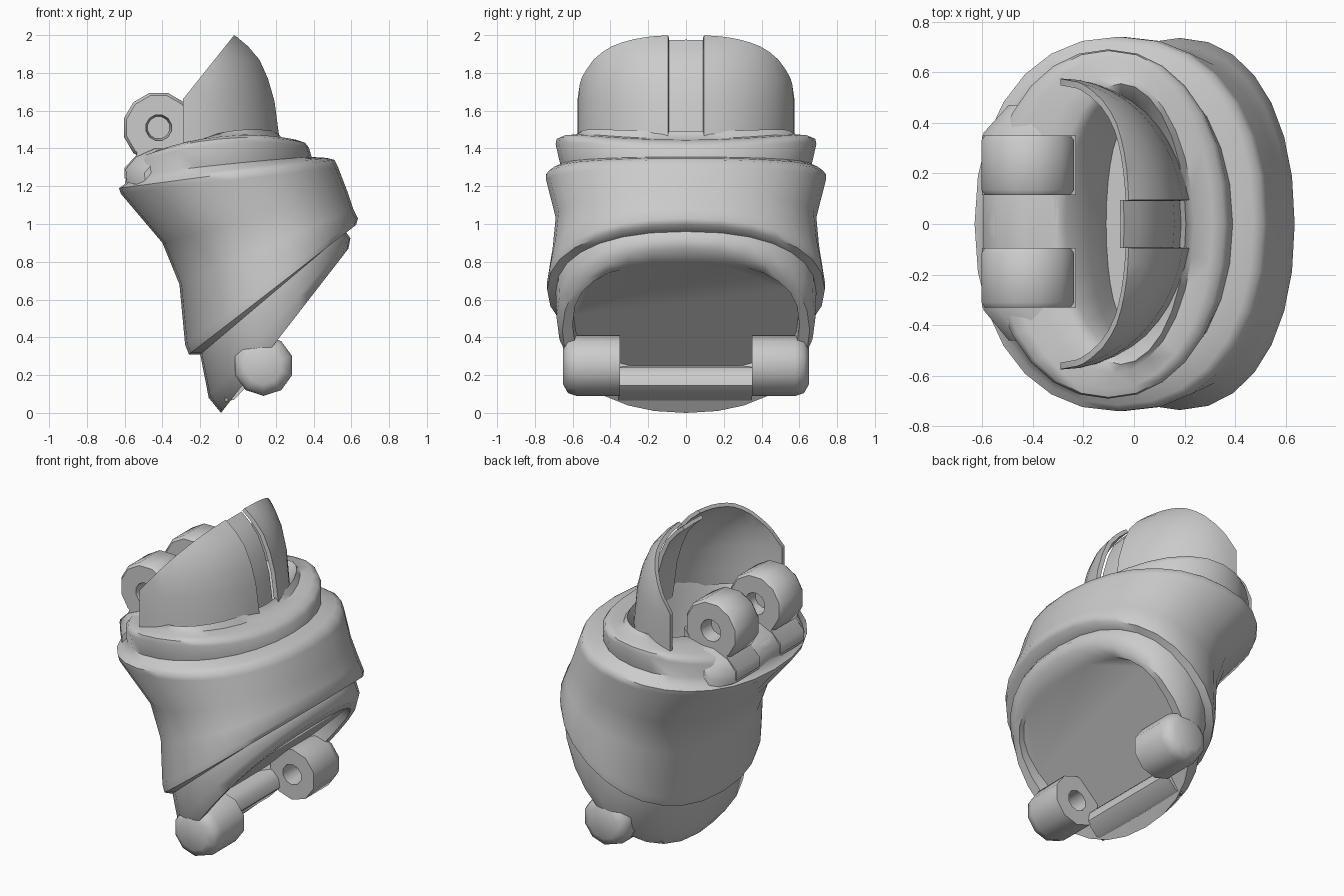
import bpy, bmesh
from math import sin, cos, pi, asin, copysign, radians
from mathutils import Vector

if "Cube" in bpy.data.objects:
    bpy.data.objects.remove(bpy.data.objects["Cube"])


def finish(name, bm):
    bmesh.ops.recalc_face_normals(bm, faces=bm.faces)
    me = bpy.data.meshes.new(name)
    bm.to_mesh(me)
    bm.free()
    ob = bpy.data.objects.new(name, me)
    bpy.context.collection.objects.link(ob)
    return ob


def loft(rings):
    """Skin a list of closed point rings and cap both ends."""
    bm = bmesh.new()
    rows = [[bm.verts.new(p) for p in r] for r in rings]
    n = len(rows[0])
    for a, b in zip(rows, rows[1:]):
        for i in range(n):
            j = (i + 1) % n
            bm.faces.new((a[i], a[j], b[j], b[i]))
    bm.faces.new(rows[0])
    bm.faces.new(rows[-1])
    return bm


def tilted_ring(lx, lz, rx, rz, w, e=2.0, bow=0.0, n=28):
    """Oval between a left and a right point of the xz plane, half width w in y."""
    pts = []
    for i in range(n):
        t = 2 * pi * i / n
        c = copysign(abs(cos(t)) ** (2 / e), cos(t))
        s = copysign(abs(sin(t)) ** (2 / e), sin(t))
        pts.append(((lx + rx) / 2 + (rx - lx) / 2 * c, w * s,
                    (lz + rz) / 2 + (rz - lz) / 2 * c + bow * s * s))
    return pts


# Body: upper cup, collar, flared sleeve, slanted lower lip, flat recess
body_rings = [
    (-.11, 1.15, .04, 1.15, .38, 2, 0),
    (-.18, 1.27, .12, 1.28, .45, 2, 0),
    (-.27, 1.38, .17, 1.40, .50, 2, .05),
    (-.31, 1.40, .205, 1.49, .555, 2, .045),
    (-.40, 1.38, .235, 1.45, .59, 2, .055),
    (-.50, 1.36, .31, 1.445, .655, 2.1, .06),
    (-.555, 1.34, .355, 1.43, .685, 2.1, .065),
    (-.58, 1.31, .375, 1.405, .69, 2.1, .065),
    (-.59, 1.25, .39, 1.355, .665, 2.1, .01),
    (-.60, 1.21, .47, 1.35, .715, 2.2, .005),
    (-.63, 1.19, .51, 1.34, .74, 2.2, 0),
    (-.62, 1.16, .53, 1.30, .74, 2.2, 0),
    (-.40, .90, .58, 1.17, .69, 2.2, 0),
    (-.31, .68, .61, 1.08, .705, 2.2, 0),
    (-.28, .36, .635, 1.03, .735, 2.2, 0),
    (-.26, .31, .625, .995, .735, 2.2, 0),
    (-.20, .31, .57, .96, .69, 2.3, 0),
    (-.155, .08, .595, .925, .685, 2.3, 0),
    (-.09, 0, .585, .87, .655, 2.2, 0),
    (.0, .13, .53, .80, .60, 2.5, 0),
    (-.07, .23, .51, .79, .595, 2.5, 0),
]
finish("body", loft([tilted_ring(*r) for r in body_rings]))

# Half dome shell: two thin cheeks with a sunken strip between, cut on a slant
dome = [(1.40, .525, .575), (1.5, .51, .575), (1.65, .49, .575), (1.77, .455, .565),
        (1.87, .41, .535), (1.94, .35, .51), (1.99, .29, .49), (2.03, .22, .46)]
CX, GROOVE = -.29, .095


def dome_part(name, y_lo, y_hi, inset, steps, thick):
    def row(z, rx, ry, t):
        a0 = asin(y_lo / ry) if abs(y_lo) < ry else copysign(pi / 2, y_lo)
        a1 = asin(y_hi / ry) if abs(y_hi) < ry else copysign(pi / 2, y_hi)
        out = []
        for i in range(steps + 1):
            a = a0 + (a1 - a0) * i / steps
            y = (ry - t) * sin(a) if steps > 2 else ry * sin(a)
            out.append((CX + (rx - t) * cos(a), y, z - t * .35))
        return out
    rings = [row(z, rx, ry, inset) + row(z, rx, ry, inset + thick)[::-1] for z, rx, ry in dome]
    bm = loft(rings)
    res = bmesh.ops.bisect_plane(bm, geom=bm.verts[:] + bm.edges[:] + bm.faces[:],
                                 plane_co=(-.02, 0, 2), plane_no=Vector((-.35, 0, .28)),
                                 clear_outer=True)
    cut = [g for g in res["geom_cut"] if isinstance(g, bmesh.types.BMEdge)]
    bmesh.ops.holes_fill(bm, edges=cut)
    finish(name, bm)


dome_part("dome_cheek_back", GROOVE, 1, 0, 10, .025)
dome_part("dome_cheek_front", -1, -GROOVE, 0, 10, .025)
dome_part("dome_groove", -GROOVE, GROOVE, .04, 2, .025)


def lug(name, x, z, profile, n):
    """Hinge eye turned about y from (radius, y) pairs."""
    turn = pi / n
    finish(name, loft([[(x + r * cos(2 * pi * i / n + turn), y, z + r * sin(2 * pi * i / n + turn))
                        for i in range(n)] for r, y in profile]))


def prism(name, outline, *spans):
    """Outline in xz swept along y; spans are (y, x offset, z offset) stations."""
    finish(name, loft([[(x + d, y, z + h) for x, z in outline] for y, d, h in spans]))


# Upper hinge eyes, drilled from both ends, with feet reaching the dome
for tag, y0, y1 in (("back", .115, .35), ("front", -.33, -.095)):
    m = (y0 + y1) / 2
    lug("upper_hinge_" + tag, -.42, 1.51,
        [(.06, m - .03), (.07, y0), (.175, y0), (.19, y0 + .02),
         (.19, y1 - .02), (.175, y1), (.07, y1), (.06, m + .03)], 12)
    prism("upper_hinge_foot_" + tag,
          [(-.60, 1.24), (-.60, 1.30), (-.54, 1.36), (-.52, 1.42),
           (-.27, 1.43), (-.23, 1.48), (-.23, 1.28)], (y0, 0, 0), (y1, 0, 0))

# Rounded bulge on the collar carrying the upper hinge
prism("upper_hinge_base",
      [(-.60, 1.22), (-.605, 1.29), (-.55, 1.355), (-.45, 1.40), (-.31, 1.40), (-.31, 1.22)],
      (-.46, .11, -.02), (-.34, .01, 0), (.36, .01, 0), (.47, .11, -.02))

# Lower hinge eyes with blind holes facing inward
for tag, s in (("back", 1), ("front", -1)):
    lug("lower_hinge_" + tag, .135, .25,
        [(.065, s * .50), (.065, s * .35), (.16, s * .35), (.16, s * .58),
         (.145, s * .625), (.10, s * .65)], 10)

# Threshold between the lower hinge eyes
prism("lower_threshold", [(-.07, .06), (-.02, .07), (.05, .145), (.04, .20), (.0, .24), (-.06, .25)],
      (-.36, 0, 0), (.35, 0, 0))

# Smooth shading with sharp edges kept
for ob in bpy.data.objects:
    ob.select_set(True)
    bpy.context.view_layer.objects.active = ob
bpy.ops.object.shade_smooth_by_angle(angle=radians(50))
